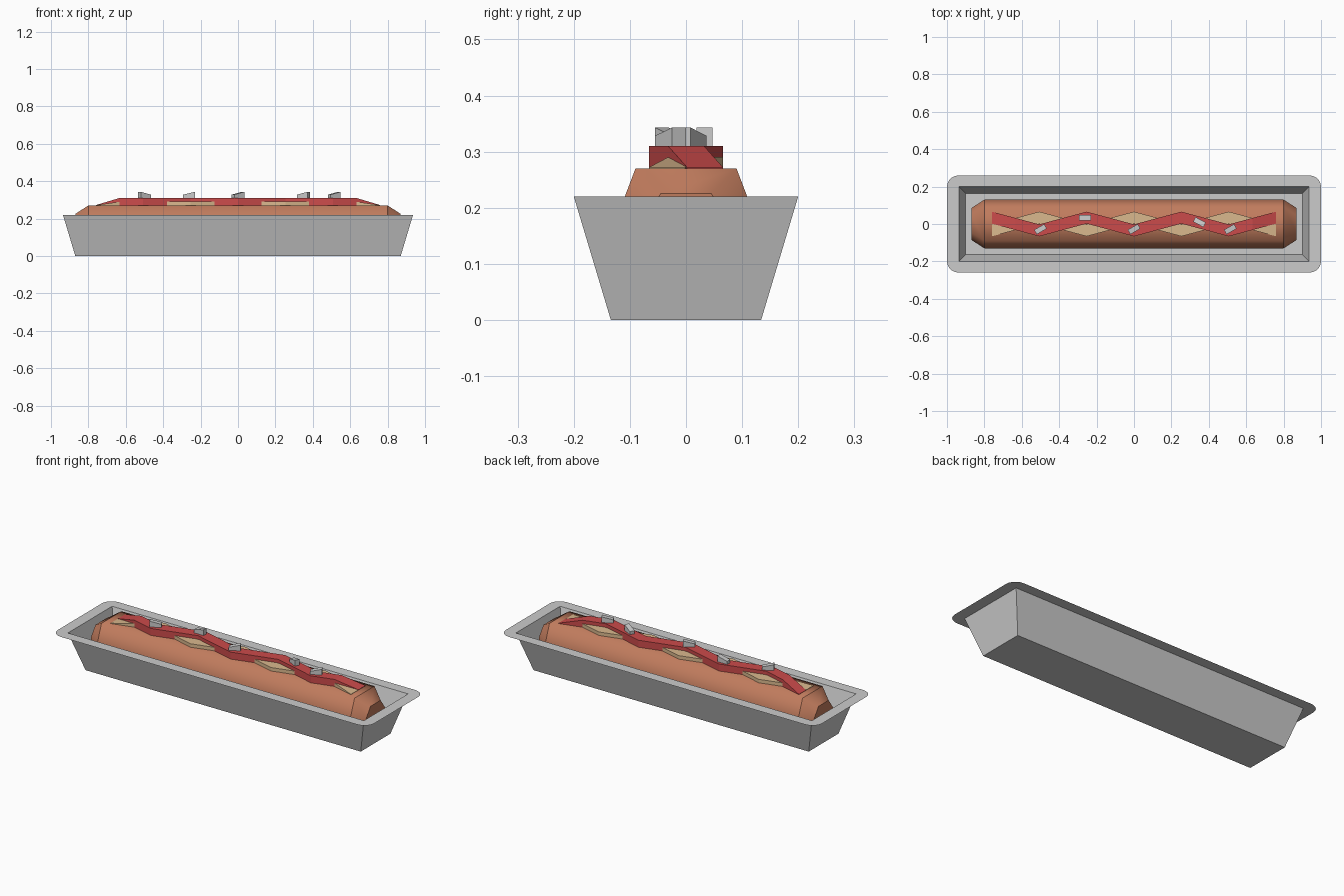
import bpy, bmesh
from math import sin, cos, pi, radians

if "Cube" in bpy.data.objects:
    bpy.data.objects.remove(bpy.data.objects["Cube"])


def material(name, rgb):
    m = bpy.data.materials.new(name)
    m.diffuse_color = (*rgb, 1)
    m.use_nodes = True
    m.node_tree.nodes["Principled BSDF"].inputs["Base Color"].default_value = m.diffuse_color
    return m


def finish(name, bm, mat=None, fix=True):
    if fix:
        bmesh.ops.recalc_face_normals(bm, faces=bm.faces)
    me = bpy.data.meshes.new(name)
    bm.to_mesh(me)
    bm.free()
    ob = bpy.data.objects.new(name, me)
    bpy.context.collection.objects.link(ob)
    if mat:
        me.materials.append(mat)
    return ob


def loft(bm, rings, caps=True):
    """Bridge closed rings of points; return the vertex rings."""
    vs = [[bm.verts.new(p) for p in r] for r in rings]
    n = len(vs[0])
    for a, b in zip(vs, vs[1:]):
        for i in range(n):
            j = (i + 1) % n
            bm.faces.new((a[i], a[j], b[j], b[i]))
    if caps:
        bm.faces.new(vs[0][::-1])
        bm.faces.new(vs[-1])
    return vs


def rect(x, y, z):
    return [(-x, -y, z), (x, -y, z), (x, y, z), (-x, y, z)]


bread = material("bread", (0.53, 0.20, 0.11))
ketchup = material("red_sauce", (0.60, 0.07, 0.07))
mustard = material("tan_sauce", (0.70, 0.48, 0.27))

# tray: tapered walls and base
bm = bmesh.new()
walls = loft(bm, [rect(0.87, 0.134, 0), rect(0.936, 0.2, 0.22)], caps=False)
bm.faces.new(walls[0][::-1])
finish("tray", bm, fix=False)

# raised tray floor
bm = bmesh.new()
bm.faces.new([bm.verts.new(p) for p in rect(0.9, 0.164, 0.1)])
finish("tray_floor", bm, fix=False)

# flat rim with rounded outer corners
bm = bmesh.new()
inner = [bm.verts.new(p) for p in rect(0.936, 0.2, 0.22)]
arcs = []
for k, v in enumerate(inner):
    a0 = pi + k * pi / 2
    arc = []
    for s in range(6):
        a = a0 + s * pi / 10
        arc.append(bm.verts.new((v.co.x + 0.064 * cos(a), v.co.y + 0.06 * sin(a), 0.22)))
    bm.faces.new([v] + arc)
    arcs.append(arc)
for k in range(4):
    j = (k + 1) % 4
    bm.faces.new((inner[k], arcs[k][-1], arcs[j][0], inner[j]))
finish("tray_rim", bm, fix=False)


# bread roll: smooth sides, bevelled ends
def section(x, top, side, bottom, z_top, z_mid):
    half = [(bottom, 0.1), (side, z_mid), (top, z_top)]
    return [(x, y, z) for y, z in half] + [(x, -y, z) for y, z in half[::-1]]


bm = bmesh.new()
rings = loft(bm, [section(-0.87, 0.045, 0.085, 0.085, 0.225, 0.17),
                  section(-0.8, 0.09, 0.13, 0.13, 0.27, 0.165),
                  section(0.8, 0.09, 0.13, 0.13, 0.27, 0.165),
                  section(0.87, 0.045, 0.085, 0.085, 0.225, 0.17)])
for f in bm.faces:
    f.smooth = len(f.verts) == 4
for r in rings:
    for i in range(6):
        bm.edges.get((r[i], r[(i + 1) % 6])).smooth = False
finish("bread_roll", bm, bread)


# zigzag sauce strips, mirrored across the roll
def sauce(name, sign, top, mat):
    rings = []
    for i in range(13):
        x = -0.76 + i * 0.76 / 6
        y = sign * 0.034 * (1, 0, -1, 0)[i % 4]
        h = 0.272 if i in (0, 12) else top
        rings.append([(x, y - 0.032, 0.265), (x, y + 0.032, 0.265),
                      (x, y + 0.032, h), (x, y - 0.032, h)])
    bm = bmesh.new()
    loft(bm, rings)
    finish(name, bm, mat)


sauce("red_sauce", 1, 0.31, ketchup)
sauce("tan_sauce", -1, 0.29, mustard)

# chopped topping pieces with slanted tops
for i, (x, y, ang) in enumerate([(-0.5, -0.028, 210), (-0.262, 0.033, 0), (0, -0.028, 30),
                                 (0.35, 0.01, -28), (0.515, -0.028, 30)]):
    bm = bmesh.new()
    loft(bm, [rect(0.031, 0.014, 0.305),
              [(px, py, 0.343 if px > 0 else 0.328) for px, py, _ in rect(0.031, 0.014, 0)]])
    ob = finish(f"topping_piece_{i + 1}", bm)
    ob.location = (x, y, 0)
    ob.rotation_euler.z = radians(ang)
